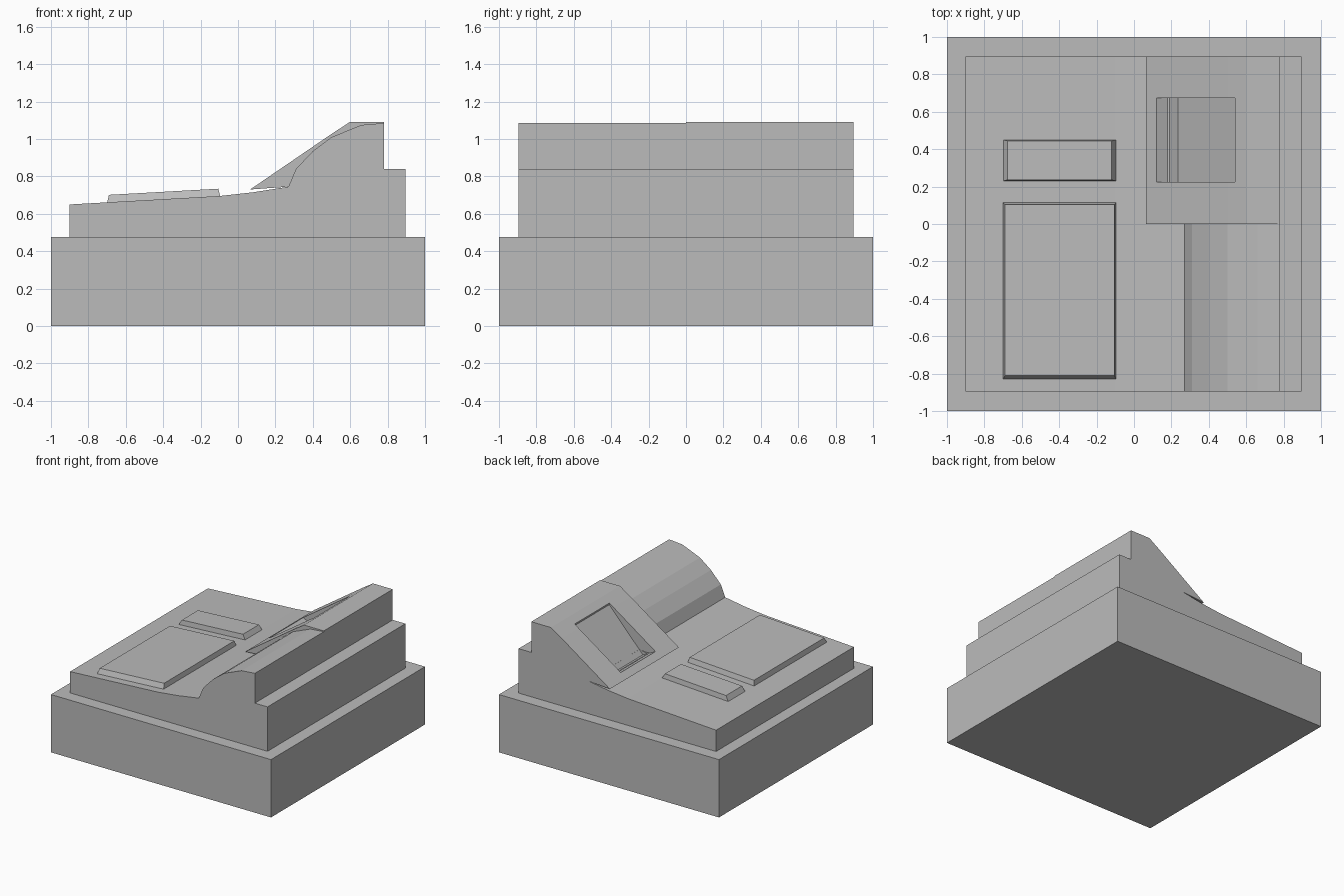
import bpy, bmesh

if "Cube" in bpy.data.objects:
    bpy.data.objects.remove(bpy.data.objects["Cube"], do_unlink=True)

grey = bpy.data.materials.new("plain grey")
grey.use_nodes = True
colour = (0.5, 0.5, 0.5, 1)
grey.diffuse_color = colour
grey.node_tree.nodes["Principled BSDF"].inputs["Base Color"].default_value = colour


def add_object(name, bm):
    bmesh.ops.recalc_face_normals(bm, faces=bm.faces)
    mesh = bpy.data.meshes.new(name)
    bm.to_mesh(mesh)
    bm.free()
    mesh.materials.append(grey)
    obj = bpy.data.objects.new(name, mesh)
    bpy.context.collection.objects.link(obj)
    return obj


def prism(name, profile, y0, y1):
    """Extrude an (x, z) side profile along y."""
    bm = bmesh.new()
    face = bm.faces.new([bm.verts.new((x, y0, z)) for x, z in profile])
    new = bmesh.ops.extrude_face_region(bm, geom=[face])["geom"]
    verts = [v for v in new if isinstance(v, bmesh.types.BMVert)]
    bmesh.ops.translate(bm, verts=verts, vec=(0, y1 - y0, 0))
    return add_object(name, bm)


def combine(target, tool, operation):
    """Apply an exact boolean and discard its tool."""
    mod = target.modifiers.new(operation.title(), 'BOOLEAN')
    mod.operation, mod.solver, mod.object = operation, 'EXACT', tool
    bpy.context.view_layer.objects.active = target
    bpy.ops.object.modifier_apply(modifier=mod.name)
    bpy.data.objects.remove(tool, do_unlink=True)


def deck_height(x):
    return 0.7 + 0.056 * x


def key_plate(name, y0, y1, left, right, front, back):
    """Raised plate with sloping sides that follows the tilted deck."""
    x0, x1 = -0.7, -0.095
    bm = bmesh.new()
    low = [(x0, y0), (x1, y0), (x1, y1), (x0, y1)]
    high = [(x0 + left, y0 + front), (x1 - right, y0 + front),
            (x1 - right, y1 - back), (x0 + left, y1 - back)]
    a = [bm.verts.new((x, y, deck_height(x) - 0.002)) for x, y in low]
    b = [bm.verts.new((x, y, deck_height(x) + 0.04)) for x, y in high]
    bm.faces.new(a[::-1])
    bm.faces.new(b)
    for i in range(4):
        j = (i + 1) % 4
        bm.faces.new((a[i], a[j], b[j], b[i]))
    return add_object(name, bm)


# Cash drawer base
prism("drawer_base", [(-1, 0), (1, 0), (1, 0.475), (-1, 0.475)], -1, 1)

# Body with sloping key deck, curved printer cover and rear step
SIDE = 0.895
cover = [(0.27, 0.745), (0.31, 0.84), (0.4, 0.935), (0.5, 1.01), (0.66, 1.075), (0.78, 1.085)]
body = prism("register_body",
             [(-0.9, 0.475), (-0.9, 0.65), (-0.1, 0.695), (0.08, 0.715)] + cover
             + [(0.78, 0.84), (SIDE, 0.84), (SIDE, 0.475)], -SIDE, SIDE)

# Display hood, lying on the cover with a small overhanging lip
hood = prism("display_hood",
             [(0.065, 0.73), (0.5, 1.027), (0.6, 1.092), (0.78, 1.092)] + cover[::-1], 0, SIDE)
combine(body, hood, 'UNION')

# Wedge-shaped recess for the display
recess = prism("display_recess",
               [(0.12, 0.767), (0.235, 0.71), (0.54, 1.04), (0.54, 1.2), (0.12, 1.2)],
               0.225, 0.675)
combine(body, recess, 'DIFFERENCE')

# Raised key plates
key_plate("main_key_plate", -0.83, 0.115, 0.01, 0.01, 0.02, 0.012)
key_plate("small_key_plate", 0.23, 0.45, 0.025, 0.025, 0.006, 0.006)
